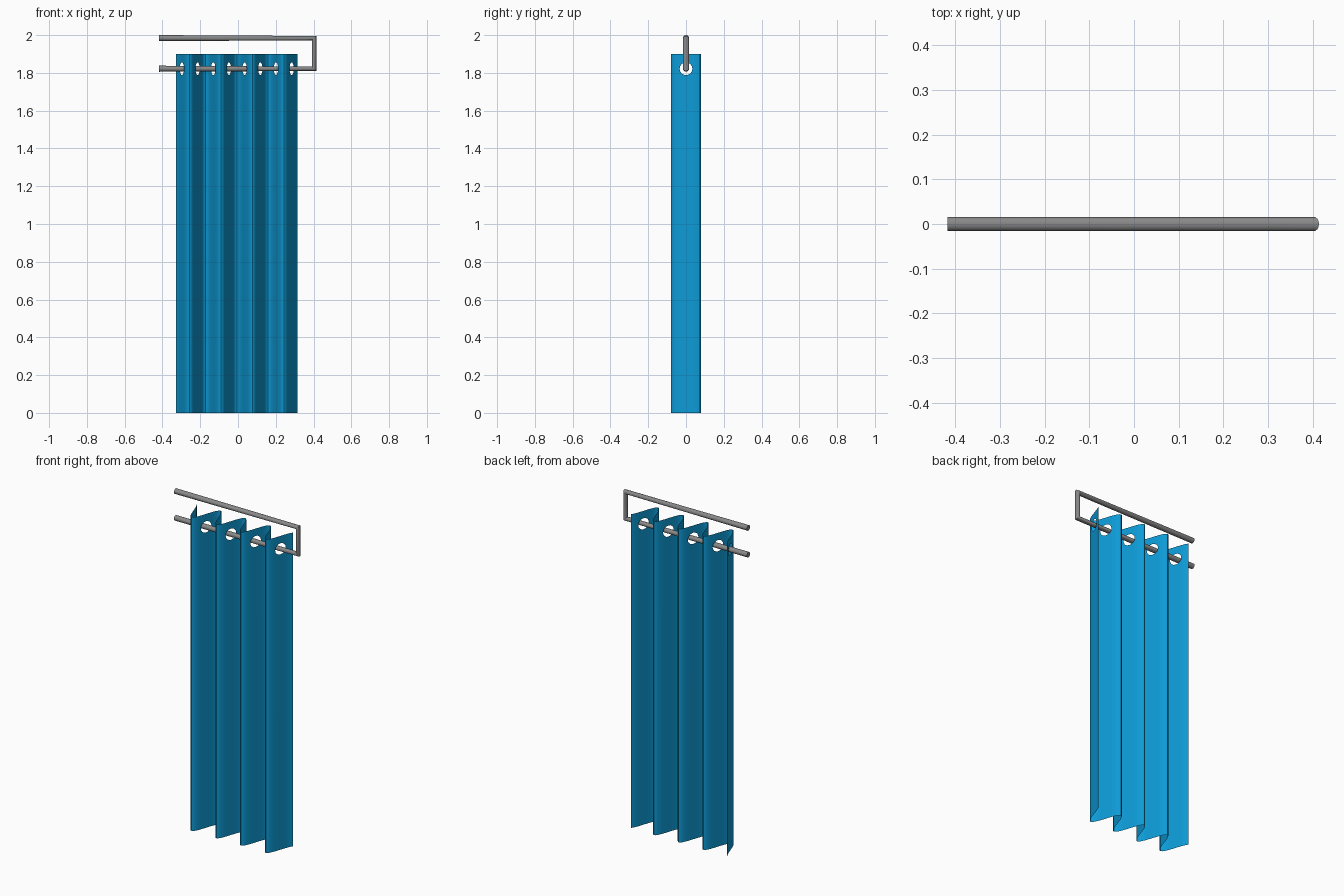
import bpy, bmesh, math
from mathutils import Vector

cube = bpy.data.objects.get("Cube")
if cube:
    bpy.data.objects.remove(cube)


def material(name, rgb):
    m = bpy.data.materials.new(name)
    m.use_nodes = True
    m.diffuse_color = (*rgb, 1)
    m.node_tree.nodes["Principled BSDF"].inputs["Base Color"].default_value = (*rgb, 1)
    return m


def finish(bm, name, mat, angle):
    mesh = bpy.data.meshes.new(name)
    bm.to_mesh(mesh)
    bm.free()
    mesh.materials.append(mat)
    ob = bpy.data.objects.new(name, mesh)
    bpy.context.collection.objects.link(ob)
    bpy.ops.object.select_all(action="DESELECT")
    ob.select_set(True)
    bpy.context.view_layer.objects.active = ob
    bpy.ops.object.shade_smooth_by_angle(angle=math.radians(angle))
    return ob


blue = material("curtain blue", (0.004, 0.33, 0.68))
grey = material("rod grey", (0.25, 0.25, 0.25))

# Curtain dimensions
TOP, ROD_Z = 1.9, 1.822
AMP, HOLE = 0.08, 0.034
FIRST, HALF_WAVE, FOLDS = -0.297, 0.083, 8
X_MIN, X_MAX = -0.327, 0.316


def wave(x):
    return -AMP * math.sin(math.pi * (x - FIRST) / HALF_WAVE)


# Columns: hole outline steps around each rod crossing, then the fold curve
steps = 8
columns = [(X_MIN, 0), (X_MAX, 0)]
for k in range(FOLDS):
    centre = FIRST + k * HALF_WAVE
    for i in range(steps + 1):
        t = math.pi * i / steps
        dx = math.asin(HOLE * math.cos(t) / AMP) * HALF_WAVE / math.pi
        columns.append((centre + dx, HOLE * math.sin(t)))
    for i in range(-3, 4):
        x = centre + HALF_WAVE * (0.5 + i * 0.1)
        if X_MIN < x < X_MAX:
            columns.append((x, 0))
columns.append((FIRST - HALF_WAVE * 0.25, 0))
columns.sort()

# Curtain sheet: one strip below and one above the row of rod holes
bm = bmesh.new()
rows = []
for x, h in columns:
    y = wave(x)
    rows.append([bm.verts.new((x, y, z)) for z in (0, ROD_Z - h, ROD_Z + h, TOP)])
for a, b in zip(rows, rows[1:]):
    for j in (0, 2):
        bm.faces.new((a[j], b[j], b[j + 1], a[j + 1]))
bmesh.ops.remove_doubles(bm, verts=bm.verts, dist=1e-5)
finish(bm, "curtain", blue, 40)

# Bent rod: round sections swept along a squared U
RADIUS, SIDES = 0.016, 16
UP = 2 - RADIUS
diag = math.sqrt(0.5)
path = [
    ((-0.418, UP), (0, 1)),
    ((0.403, UP), (diag, diag)),
    ((0.403, ROD_Z), (diag, -diag)),
    ((-0.418, ROD_Z), (0, -1)),
]
bm = bmesh.new()
rings = []
for (x, z), (nx, nz) in path:
    ring = []
    for i in range(SIDES):
        a = math.tau * i / SIDES
        out = Vector((nx, 0, nz)) * math.cos(a) + Vector((0, 1, 0)) * math.sin(a)
        ring.append(bm.verts.new(Vector((x, 0, z)) + out * RADIUS))
    rings.append(ring)
for r, s in zip(rings, rings[1:]):
    for i in range(SIDES):
        j = (i + 1) % SIDES
        bm.faces.new((r[i], r[j], s[j], s[i]))
bm.faces.new(rings[0])
bm.faces.new(rings[-1])
bmesh.ops.recalc_face_normals(bm, faces=bm.faces)
finish(bm, "curtain_rod", grey, 40)
